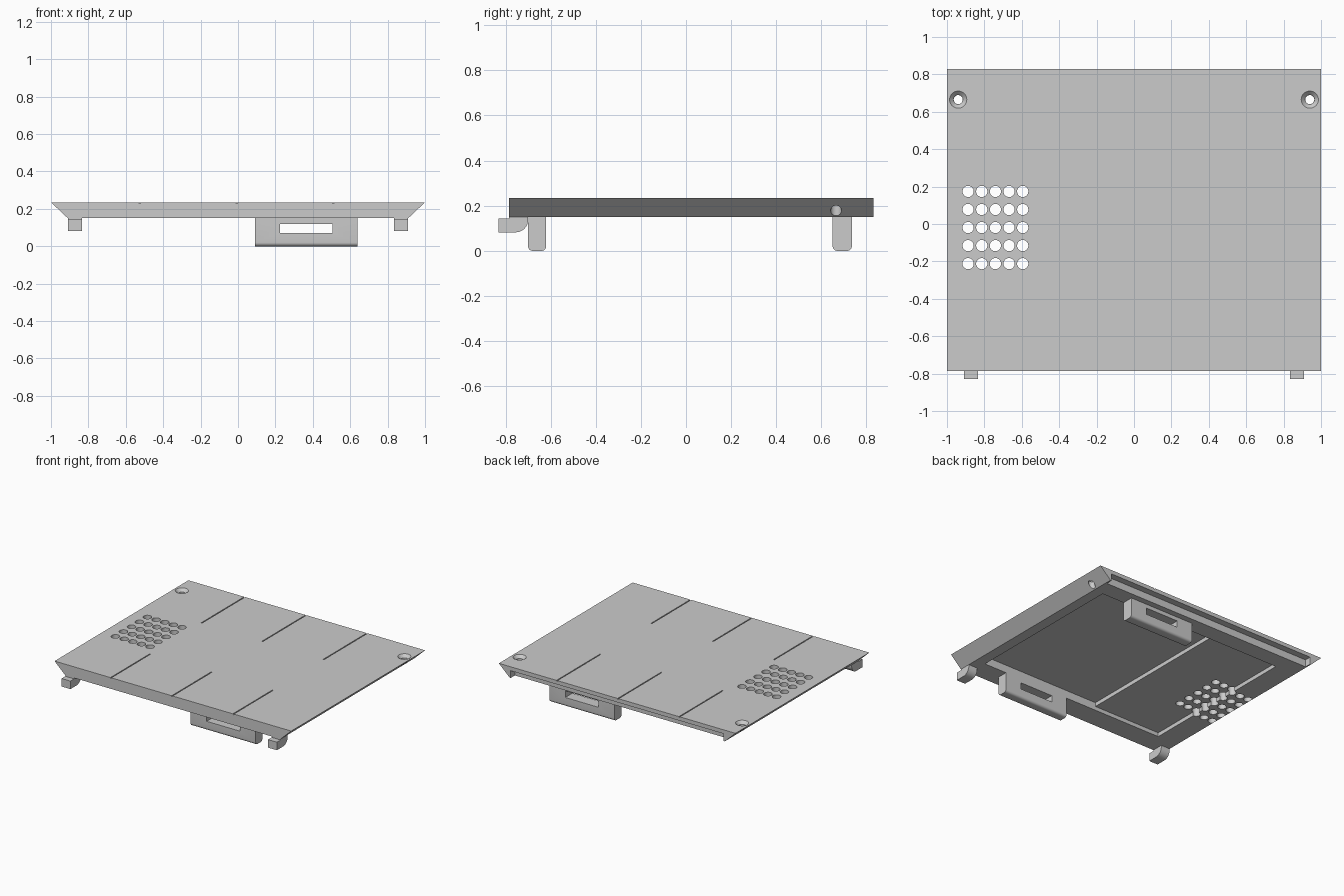
import bpy, bmesh
from math import sin, cos, pi
from mathutils import Matrix, Vector

cube = bpy.data.objects.get("Cube")
if cube:
    bpy.data.objects.remove(cube, do_unlink=True)

grey = bpy.data.materials.new("light_grey")
grey.use_nodes = True
colour = (0.6, 0.6, 0.6, 1)
grey.diffuse_color = colour
grey.node_tree.nodes["Principled BSDF"].inputs["Base Color"].default_value = colour

TOP, BASE = 0.235, 0.15
FRONT, BACK = -0.785, 0.83


def finish(name, bm):
    bmesh.ops.recalc_face_normals(bm, faces=bm.faces)
    mesh = bpy.data.meshes.new(name)
    bm.to_mesh(mesh)
    bm.free()
    mesh.materials.append(grey)
    ob = bpy.data.objects.new(name, mesh)
    bpy.context.collection.objects.link(ob)
    return ob


def add_box(bm, x0, x1, y0, y1, z0, z1):
    centre = Vector((x0 + x1, y0 + y1, z0 + z1)) / 2
    size = Matrix.Diagonal((x1 - x0, y1 - y0, z1 - z0, 1))
    bmesh.ops.create_cube(bm, size=1, matrix=Matrix.Translation(centre) @ size)


def add_cone(bm, x, y, z0, z1, r0, r1, sides=32):
    bmesh.ops.create_cone(bm, cap_ends=True, segments=sides, radius1=r0, radius2=r1,
                          depth=z1 - z0, matrix=Matrix.Translation((x, y, (z0 + z1) / 2)))


def extrude(name, points, offset):
    bm = bmesh.new()
    face = bm.faces.new([bm.verts.new(p) for p in points])
    moved = bmesh.ops.extrude_face_region(bm, geom=[face])["geom"]
    bmesh.ops.translate(bm, vec=offset, verts=[v for v in moved if isinstance(v, bmesh.types.BMVert)])
    return finish(name, bm)


def cut(ob, bm):
    cutter = finish("cutter", bm)
    cutter.hide_render = True
    mod = ob.modifiers.new("cut", "BOOLEAN")
    mod.operation, mod.solver, mod.object = "DIFFERENCE", "EXACT", cutter
    bpy.context.view_layer.objects.active = ob
    bpy.ops.object.modifier_apply(modifier=mod.name)
    bpy.data.objects.remove(cutter, do_unlink=True)


def cut_boxes(ob, *boxes):
    for box in boxes:
        bm = bmesh.new()
        add_box(bm, *box)
        cut(ob, bm)


def arc(y, z, r, start, end, steps=6):
    angles = [start + (end - start) * i / steps for i in range(steps + 1)]
    return [(y + r * cos(a), z + r * sin(a)) for a in angles]


# Cover panel with sloping sides
cover = extrude("cover_panel", [(-1, FRONT, TOP), (1, FRONT, TOP), (0.91, FRONT, BASE),
                                (-0.91, FRONT, BASE)], (0, BACK - FRONT, 0))

# Hollow underside in two depths, and the step along the back edge
cut_boxes(cover, (-0.17, 0.83, -0.62, 0.65, 0, 0.21),
          (-0.74, -0.16, -0.62, 0.65, 0, 0.18),
          (-0.9, 0.9, 0.78, 1, 0, 0.205))

# Thin grooves in the top
for x in (-0.525, -0.007, 0.51):
    for y0, y1 in ((-1, -0.31), (0.305, 1)):
        cut_boxes(cover, (x - 0.004, x + 0.004, y0, y1, TOP - 0.006, 1))

# Grid of round vents
vents = bmesh.new()
for i in range(5):
    for j in range(5):
        add_cone(vents, -0.887 + 0.073 * i, -0.212 + 0.0965 * j, 0, 0.5, 0.03, 0.03)
cut(cover, vents)

# Countersunk screw holes
for r0, r1, z0, z1 in ((0.024, 0.024, 0, 0.5), (0.025, 0.047, TOP - 0.022, TOP + 0.001)):
    holes = bmesh.new()
    for x in (-0.94, 0.94):
        add_cone(holes, x, 0.665, z0, z1, r0, r1)
    cut(cover, holes)

# Slotted brackets underneath
parts = [cover]
for name, y0, y1 in (("front_bracket", -0.7, -0.62), ("back_bracket", 0.65, 0.735)):
    r = 0.02
    profile = [(y1, BASE), (y0, BASE)]
    profile += arc(y0 + r, r, r, pi, 1.5 * pi) + arc(y1 - r, r, r, 1.5 * pi, 2 * pi)
    bracket = extrude(name, [(0.09, y, z) for y, z in profile], (0.55, 0, 0))
    cut_boxes(bracket, (0.225, 0.505, y0 - 0.1, y1 + 0.1, 0.07, 0.12))
    parts.append(bracket)

# Hooked tabs at the front corners
tab = [(-0.7, BASE), (-0.785, BASE), (-0.785, 0.143), (-0.83, 0.143), (-0.83, 0.082)]
tab += arc(-0.755, 0.137, 0.055, 1.5 * pi, 2 * pi, 8)
for name, x in (("right_tab", -0.91), ("left_tab", 0.835)):
    parts.append(extrude(name, [(x, y, z) for y, z in tab], (0.075, 0, 0)))

for ob in parts:
    bpy.ops.object.select_all(action="DESELECT")
    ob.select_set(True)
    bpy.context.view_layer.objects.active = ob
    bpy.ops.object.shade_smooth_by_angle(angle=0.6)
